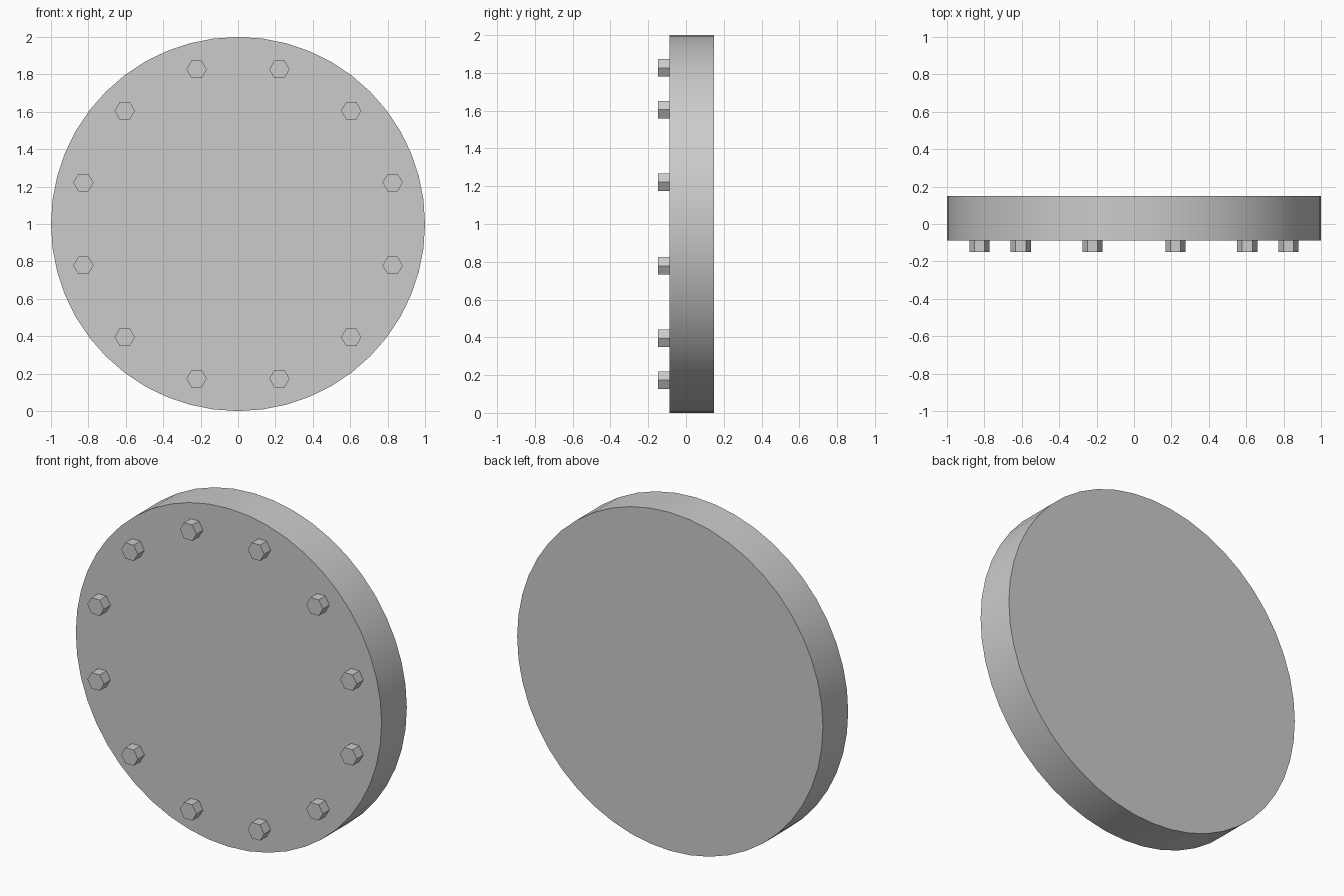
import bpy, math

if "Cube" in bpy.data.objects:
    bpy.data.objects.remove(bpy.data.objects["Cube"])

R, BOLT_RING, BOLT_R = 1.0, 0.856, 0.054
FRONT, BACK, BOLT_FRONT = -0.087, 0.149, -0.149

grey = bpy.data.materials.new("plain grey")
grey.diffuse_color = (0.6, 0.6, 0.6, 1)
grey.use_nodes = True
grey.node_tree.nodes["Principled BSDF"].inputs["Base Color"].default_value = grey.diffuse_color


def prism(name, sides, radius, y0, y1, x, z, spin=0.0):
    """Solid prism whose axis runs along y, with a vertex spun from the x axis."""
    bpy.ops.mesh.primitive_cylinder_add(vertices=sides, radius=radius, depth=y1 - y0)
    ob = bpy.context.object
    ob.name = name
    ob.rotation_euler = (math.pi / 2, spin, 0)
    ob.location = (x, (y0 + y1) / 2, z)
    bpy.ops.object.transform_apply(location=True, rotation=True, scale=True)
    ob.data.materials.append(grey)
    return ob


# Round cover plate
prism("cover_plate", 48, R, FRONT, BACK, 0, R)
bpy.ops.object.shade_smooth_by_angle(angle=math.radians(30))

# Ring of twelve hexagonal bolt heads, flats facing up and down
for i in range(12):
    a = math.radians(15 + 30 * i)
    prism(f"bolt_head_{i + 1}", 6, BOLT_R, BOLT_FRONT, FRONT + 0.01,
          BOLT_RING * math.cos(a), R + BOLT_RING * math.sin(a), math.pi / 2)
